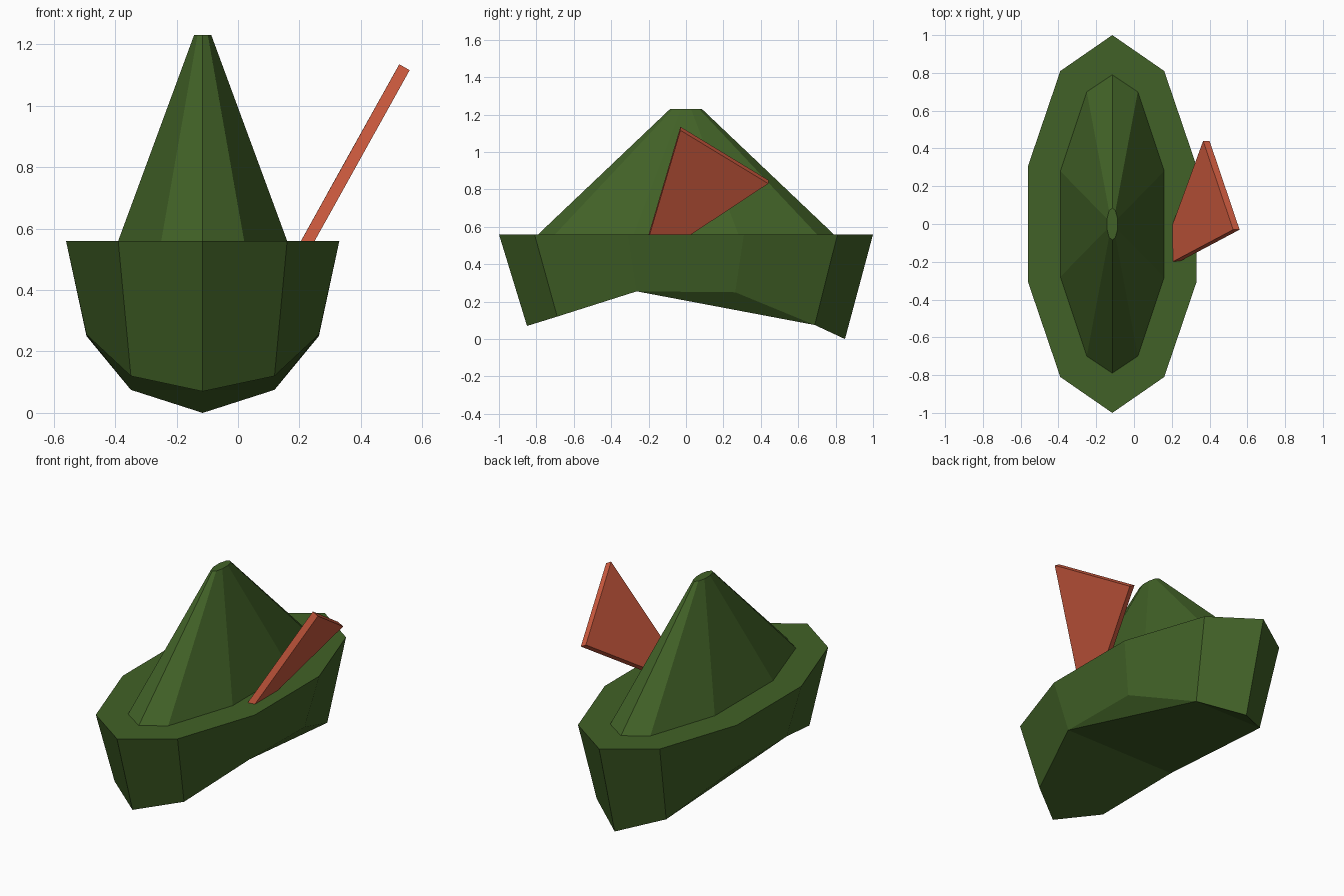
import bpy
from mathutils import Vector

cube = bpy.data.objects.get("Cube")
if cube:
    bpy.data.objects.remove(cube, do_unlink=True)

CENTRE = -0.115


def material(name, colour):
    mat = bpy.data.materials.new(name)
    mat.use_nodes = True
    mat.diffuse_color = (*colour, 1)
    mat.node_tree.nodes["Principled BSDF"].inputs["Base Color"].default_value = (*colour, 1)
    return mat


def build(name, verts, faces, mat, x=0):
    mesh = bpy.data.meshes.new(name)
    mesh.from_pydata(verts, [], faces)
    mesh.materials.append(mat)
    obj = bpy.data.objects.new(name, mesh)
    obj.location.x = x
    bpy.context.collection.objects.link(obj)
    return obj


def ring(half, heights, scale=1):
    """Ten points, mirrored from one side running from the front tip to the back tip."""
    right = [(x * scale, y * scale, z) for (x, y), z in zip(half, heights)]
    left = [(-x, y, z) for x, y, z in reversed(right[1:-1])]
    return right + left


def walls(n):
    return [(i, (i + 1) % n, (i + 1) % n + n, i + n) for i in range(n)]


green = material("felt green", (0.053, 0.12, 0.02))
red = material("feather red", (0.62, 0.105, 0.05))

# Brim: upturned sides, swept underside dipping at front and back
brim_half = [(0, -1), (0.275, -0.81), (0.445, -0.31),
             (0.445, 0.31), (0.275, 0.81), (0, 1)]
lower = ring(brim_half, [0.07, 0.12, 0.255, 0.25, 0.075, 0], 0.85)
upper = ring(brim_half, [0.56] * 6)
underside = [(9, 1, 0), (8, 2, 1, 9), (6, 4, 2, 8), (6, 5, 4), (4, 3, 2), (8, 7, 6)]
build("hat_brim", lower + upper, walls(10) + underside + [tuple(range(10, 20))],
      green, CENTRE)

# Crown: tall tapered peak with a narrow flat top
base_half = [(0, -0.79), (0.135, -0.7), (0.275, -0.28),
             (0.275, 0.28), (0.135, 0.7), (0, 0.79)]
top_half = [(0, -0.085), (0.017, -0.07), (0.028, -0.027),
            (0.028, 0.027), (0.017, 0.07), (0, 0.085)]
build("hat_crown", ring(base_half, [0.56] * 6) + ring(top_half, [1.23] * 6),
      walls(10) + [tuple(range(10, 20)), tuple(reversed(range(10)))], green, CENTRE)

# Feather: leaning triangular plate with its point tucked into the brim
inner = [Vector(p) for p in ((0.114, -0.248, 0.396), (0.525, -0.03, 1.135),
                             (0.366, 0.44, 0.85))]
thickness = Vector((0.034, 0, -0.019))
outer = [p + thickness for p in inner]
build("feather", inner + outer, [(0, 1, 2), (5, 4, 3)] +
      [tuple(reversed(f)) for f in walls(3)], red)
